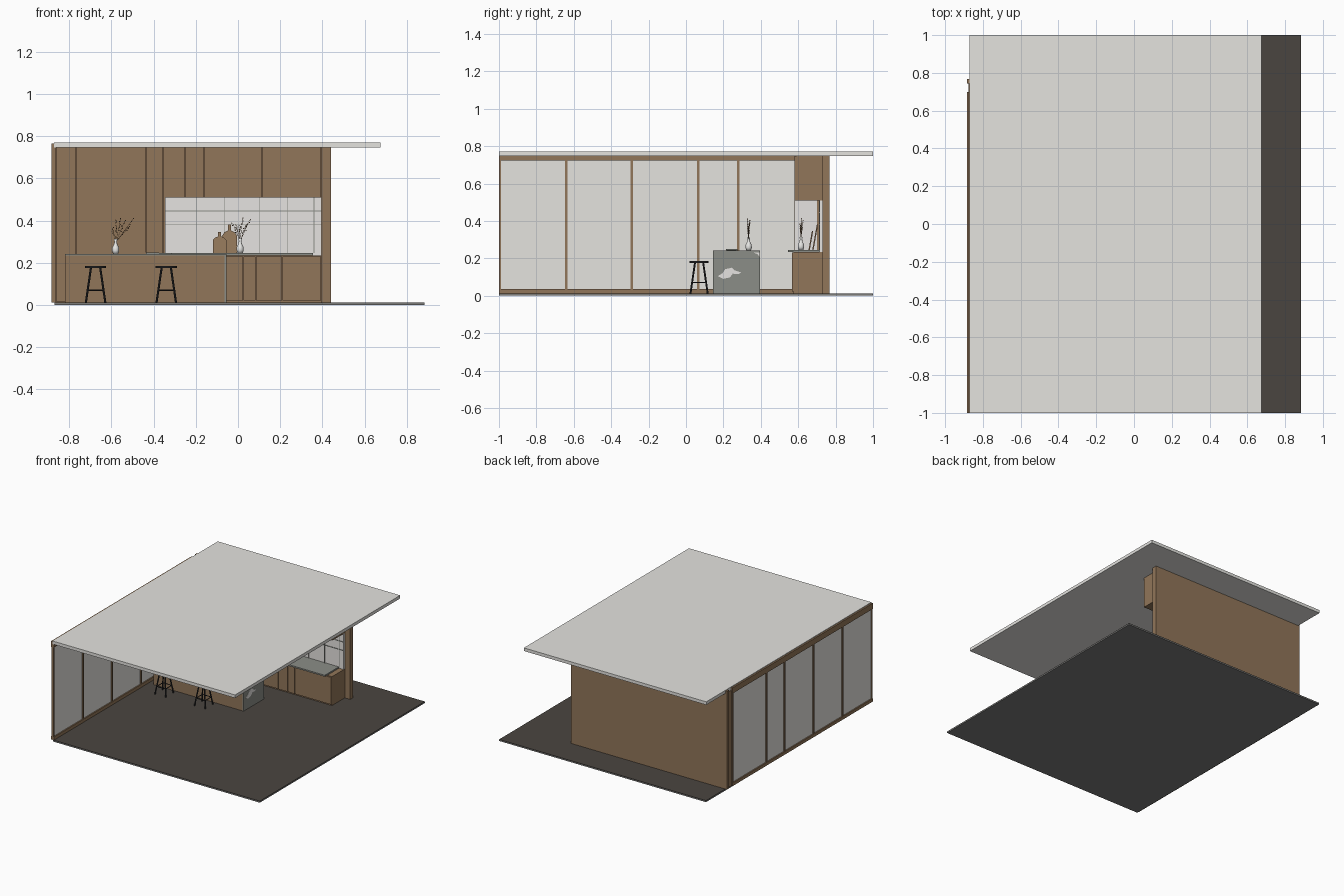
import bpy, bmesh, math, random
from mathutils import Vector

if "Cube" in bpy.data.objects:
    bpy.data.objects.remove(bpy.data.objects["Cube"])

random.seed(4)


def mat(name, r, g, b):
    m = bpy.data.materials.new(name)
    m.diffuse_color = (r, g, b, 1)
    m.use_nodes = True
    m.node_tree.nodes["Principled BSDF"].inputs["Base Color"].default_value = m.diffuse_color
    return m


WOOD = mat("wood", 0.285, 0.18, 0.10)
PLASTER = mat("pale plaster", 0.78, 0.77, 0.74)
GLASS = mat("pale glass", 0.78, 0.77, 0.74)
FLOOR = mat("dark floor tile", 0.068, 0.060, 0.051)
SLAB = mat("grey floor slab", 0.20, 0.20, 0.195)
STONE = mat("grey stone", 0.26, 0.27, 0.245)
TILE = mat("white stone", 0.79, 0.77, 0.75)
BLACK = mat("black metal", 0.022, 0.022, 0.024)
CERAMIC = mat("white ceramic", 0.80, 0.80, 0.78)


def finish(name, bm, m, smooth=False):
    bmesh.ops.recalc_face_normals(bm, faces=bm.faces[:])
    me = bpy.data.meshes.new(name)
    bm.to_mesh(me)
    bm.free()
    me.materials.append(m)
    if smooth:
        for p in me.polygons:
            p.use_smooth = True
    ob = bpy.data.objects.new(name, me)
    bpy.context.collection.objects.link(ob)
    return ob


def box(name, x0, x1, y0, y1, z0, z1, m):
    bm = bmesh.new()
    bmesh.ops.create_cube(bm, size=1)
    for v in bm.verts:
        v.co = ((x0 + x1) / 2 + v.co.x * (x1 - x0),
                (y0 + y1) / 2 + v.co.y * (y1 - y0),
                (z0 + z1) / 2 + v.co.z * (z1 - z0))
    return finish(name, bm, m)


def rods(name, pairs, r, m, sides=8):
    bm = bmesh.new()
    for a, b in pairs:
        a, b = Vector(a), Vector(b)
        d = b - a
        geo = bmesh.ops.create_cone(bm, cap_ends=True, segments=sides, radius1=r, radius2=r, depth=d.length)
        rot = d.to_track_quat('Z', 'Y').to_matrix()
        for v in geo["verts"]:
            v.co = rot @ v.co + (a + b) / 2
    return finish(name, bm, m)


def lathe(name, profile, c, m, n=24):
    bm = bmesh.new()
    vs = [bm.verts.new((r, 0, z)) for r, z in profile]
    es = [bm.edges.new(e) for e in zip(vs, vs[1:])]
    bmesh.ops.spin(bm, geom=vs + es, cent=(0, 0, 0), axis=(0, 0, 1), angle=2 * math.pi, steps=n)
    bmesh.ops.remove_doubles(bm, verts=bm.verts[:], dist=1e-5)
    bmesh.ops.translate(bm, verts=bm.verts[:], vec=c)
    return finish(name, bm, m, True)


def plate(name, pts, depth, m):
    """Extrude an outline of 3D points along the vector depth."""
    bm = bmesh.new()
    f = bm.faces.new([bm.verts.new(p) for p in pts])
    ext = bmesh.ops.extrude_face_region(bm, geom=[f], use_keep_orig=True)
    vs = [g for g in ext["geom"] if isinstance(g, bmesh.types.BMVert)]
    bmesh.ops.translate(bm, verts=vs, vec=depth)
    return finish(name, bm, m)


def doors(name, xs, y, z0, z1):
    g = 0.001
    for i, (a, b) in enumerate(zip(xs, xs[1:])):
        box(f"{name}_{i + 1}", a + g, b - g, y, y + 0.008, z0, z1, WOOD)


# Floor slab with tiles on top, and ceiling slab
box("floor_slab", -0.87, 0.885, -1, 1, 0, 0.009, SLAB)
xs = [-0.87, -0.58, -0.29, 0, 0.29, 0.58, 0.885]
ys = [-1] + [-0.615 + 0.29 * i for i in range(6)] + [1]
for i, (x0, x1) in enumerate(zip(xs, xs[1:])):
    for j, (y0, y1) in enumerate(zip(ys, ys[1:])):
        box(f"floor_tile_{i + 1}_{j + 1}", x0, x1, y0, y1, 0.009, 0.012, FLOOR)
box("ceiling", -0.872, 0.675, -1, 1, 0.746, 0.77, PLASTER)

# Window wall on the left
box("window_bottom_rail", -0.885, -0.862, -1, 0.70, 0.012, 0.036, WOOD)
box("window_top_rail", -0.885, -0.862, -1, 0.70, 0.722, 0.746, WOOD)
box("window_fascia", -0.885, -0.873, -1, 0.70, 0.746, 0.766, WOOD)
for i, y in enumerate((-0.994, -0.64, -0.29, 0.065, 0.28, 0.693)):
    box(f"window_mullion_{i + 1}", -0.884, -0.863, y - 0.006, y + 0.006, 0.03, 0.73, WOOD)
box("window_glass", -0.876, -0.871, -0.995, 0.695, 0.03, 0.73, GLASS)

# Back wall and corner post
box("back_wall", -0.875, 0.44, 0.73, 0.767, 0.012, 0.746, WOOD)
box("corner_post", -0.885, -0.872, 0.745, 0.767, 0.012, 0.766, WOOD)
box("corner_filler", -0.876, -0.862, 0.70, 0.745, 0.012, 0.746, WOOD)

# Tall cabinets with light lining on the niche side
box("tall_carcass", -0.862, -0.352, 0.588, 0.73, 0.012, 0.746, WOOD)
doors("tall_door", (-0.862, -0.77, -0.595, -0.435, -0.355), 0.58, 0.014, 0.745)
box("tall_side_panel", -0.354, -0.346, 0.58, 0.73, 0.012, 0.746, WOOD)
box("niche_lining", -0.346, -0.343, 0.582, 0.70, 0.245, 0.51, TILE)

# Upper cabinets
box("upper_carcass", -0.346, 0.391, 0.588, 0.73, 0.513, 0.746, WOOD)
doors("upper_door", (-0.346, -0.25, -0.16, 0.115, 0.395), 0.58, 0.509, 0.745)
box("upper_end_panel", 0.391, 0.395, 0.588, 0.73, 0.509, 0.746, WOOD)
box("upper_bottom_panel", -0.346, 0.391, 0.588, 0.73, 0.509, 0.513, WOOD)

# Stone backsplash with joints
box("backsplash", -0.343, 0.395, 0.715, 0.73, 0.235, 0.51, TILE)
for i, z in enumerate((0.38, 0.445)):
    box(f"backsplash_row_joint_{i + 1}", -0.343, 0.395, 0.711, 0.716, z - 0.002, z + 0.002, STONE)
for i, x in enumerate((-0.195, -0.065, 0.10, 0.235, 0.36)):
    box(f"backsplash_column_joint_{i + 1}", x - 0.0015, x + 0.0015, 0.711, 0.716, 0.245, 0.51, STONE)

# Base cabinets and counter
box("base_carcass", -0.346, 0.387, 0.575, 0.73, 0.012, 0.234, WOOD)
doors("base_door", (-0.346, -0.2, -0.055, 0.025, 0.085, 0.21, 0.395), 0.567, 0.022, 0.23)
box("base_end_panel", 0.387, 0.395, 0.575, 0.73, 0.012, 0.234, WOOD)
box("counter", -0.343, 0.355, 0.545, 0.72, 0.234, 0.245, STONE)

# Island with stone top and end
box("island_body", -0.82, -0.065, 0.147, 0.393, 0.012, 0.234, WOOD)
box("island_top", -0.82, -0.055, 0.145, 0.395, 0.234, 0.242, STONE)
box("island_stone_end", -0.065, -0.055, 0.145, 0.395, 0.012, 0.234, STONE)
vein = [(0.17, 0.105), (0.195, 0.12), (0.21, 0.142), (0.245, 0.15), (0.262, 0.135), (0.295, 0.125),
        (0.28, 0.115), (0.25, 0.118), (0.235, 0.098), (0.2, 0.09)]
plate("stone_vein", [(-0.056, y, z) for y, z in vein], (0.0025, 0, 0), TILE)
corner = [(0.36, 0.232), (0.394, 0.232), (0.394, 0.205), (0.385, 0.22)]
plate("stone_corner_vein", [(-0.056, y, z) for y, z in corner], (0.0025, 0, 0), TILE)

# Book and tray on the island
box("book", -0.435, -0.375, 0.215, 0.275, 0.242, 0.249, STONE)
box("tray", -0.375, -0.315, 0.22, 0.27, 0.242, 0.245, STONE)

# Stools
for k, cx in enumerate((-0.675, -0.34)):
    cy, n = 0.07, f"stool_{k + 1}"
    rods(n + "_seat", [((cx, cy, 0.174), (cx, cy, 0.185))], 0.05, BLACK, 32)
    corners = [(1, 1), (-1, 1), (-1, -1), (1, -1)]

    def leg_at(s, z):
        w = 0.046 - 0.024 * (z - 0.012) / 0.164
        return (cx + s[0] * w, cy + s[1] * w, z)
    rods(n + "_legs", [(leg_at(s, 0.012), leg_at(s, 0.176)) for s in corners], 0.005, BLACK)
    rods(n + "_rungs", [(leg_at(corners[i], 0.07), leg_at(corners[i - 1], 0.07)) for i in range(4)], 0.003, BLACK)

# Vases with twigs
VASE = [(0, 0), (0.012, 0), (0.017, 0.015), (0.016, 0.03), (0.008, 0.046), (0.006, 0.058),
        (0.009, 0.07), (0.007, 0.07), (0.004, 0.058), (0, 0.05)]
for k, (cx, cy, cz, lean, spread) in enumerate(((-0.58, 0.335, 0.242, 0.035, 0.05), (0.01, 0.615, 0.245, 0.005, 0.04))):
    lathe(f"vase_{k + 1}", VASE, (cx, cy, cz), CERAMIC)
    stems = []
    leaves = bmesh.new()
    for i in range(6):
        a = Vector((cx, cy, cz + 0.055))
        tip = Vector((cx + lean + spread * (i / 2.5 - 1), cy + random.uniform(-0.012, 0.012),
                      cz + random.uniform(0.12, 0.172)))
        stems.append((a, tip))
        for j in range(5):
            p = a.lerp(tip, 0.5 + 0.125 * j) + Vector((random.uniform(-0.006, 0.006), 0, 0))
            geo = bmesh.ops.create_icosphere(leaves, subdivisions=1, radius=0.003)
            bmesh.ops.translate(leaves, verts=geo["verts"], vec=p)
    rods(f"twigs_{k + 1}", stems, 0.0009, WOOD, 5)
    finish(f"twig_buds_{k + 1}", leaves, WOOD)

# Cutting boards leaning on the backsplash
for k, (cx, w, h, y) in enumerate(((-0.087, 0.032, 0.10, 0.655), (-0.04, 0.035, 0.135, 0.675))):
    outline = [(-w, 0), (w, 0), (w, 0.62 * h), (0.7 * w, 0.73 * h), (0.22 * w, 0.8 * h), (0.22 * w, h),
               (-0.22 * w, h), (-0.22 * w, 0.8 * h), (-0.7 * w, 0.73 * h), (-w, 0.62 * h)]
    plate(f"cutting_board_{k + 1}", [(cx + x, y + 0.18 * z, 0.245 + z) for x, z in outline], (0, 0.007, 0), WOOD)
